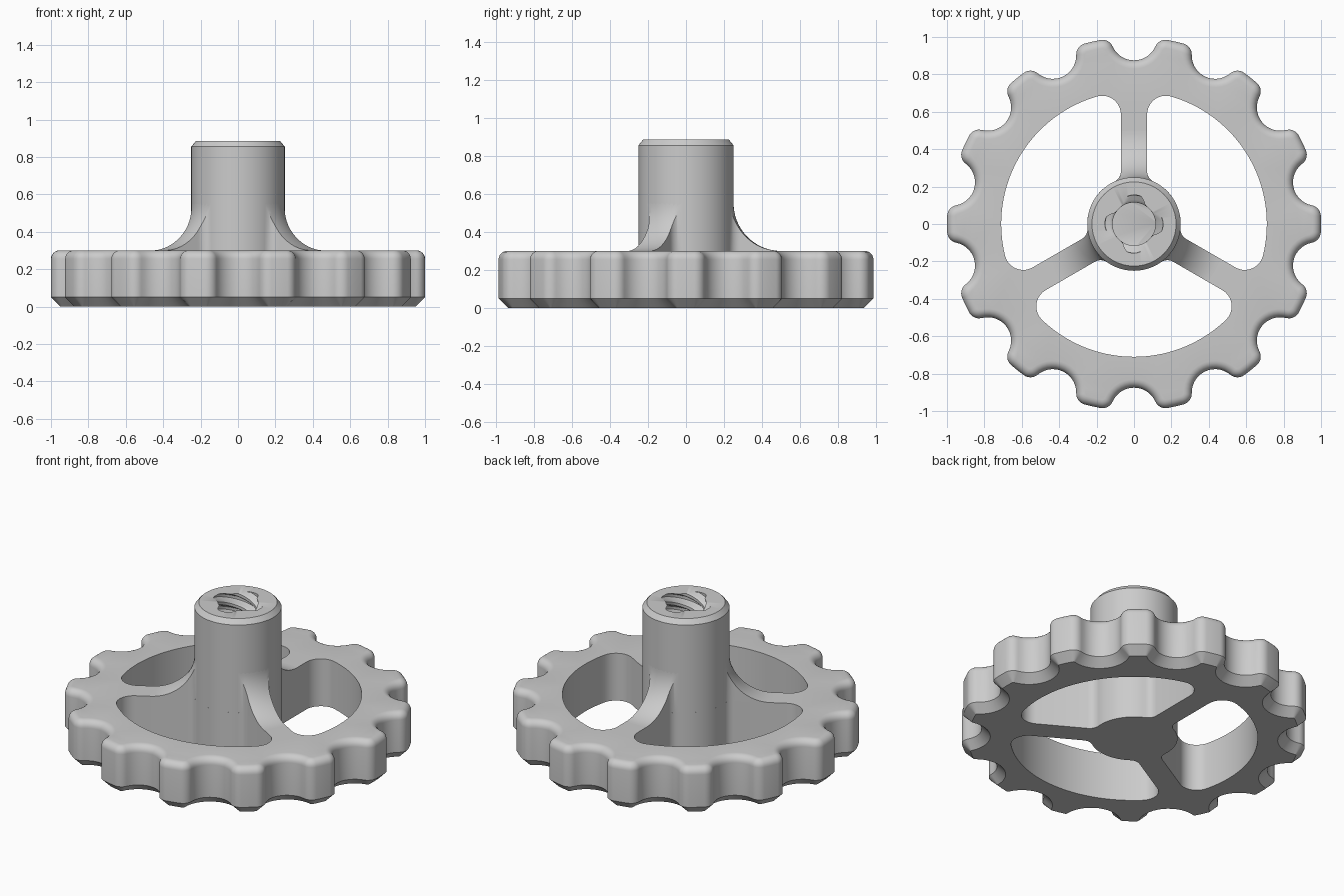
import bpy, bmesh
from math import sin, cos, atan2, acos, pi, sqrt, hypot, radians

if "Cube" in bpy.data.objects:
    bpy.data.objects.remove(bpy.data.objects["Cube"], do_unlink=True)

grey = bpy.data.materials.new("plain_grey")
grey.use_nodes = True
COLOUR = (0.6, 0.6, 0.6, 1)
grey.diffuse_color = COLOUR
grey.node_tree.nodes["Principled BSDF"].inputs["Base Color"].default_value = COLOUR

# Shared dimensions
LOBES, VALLEY, CORNER = 14, 0.125, 0.06
RIM_TOP, RIM_HOLE, HUB = 0.3, 0.71, 0.25
SPOKE, HUB_FILLET, RIM_FILLET, GUSSET = 0.07, 0.06, 0.1, 0.25
FX = SPOKE + HUB_FILLET
FY = sqrt((HUB + HUB_FILLET) ** 2 - FX ** 2)


def arc(cx, cy, r, a0, a1, n):
    return [(cx + r * cos(a0 + (a1 - a0) * i / n),
             cy + r * sin(a0 + (a1 - a0) * i / n)) for i in range(n + 1)]


def turn(points, a):
    return [(x * cos(a) - y * sin(a), x * sin(a) + y * cos(a)) for x, y in points]


def ring(bm, points, z):
    return [bm.verts.new((x, y, z)) for x, y in points]


def loft(bm, rings, closed=True):
    for a, b in zip(rings, rings[1:]):
        n = len(a)
        for i in range(n if closed else n - 1):
            j = (i + 1) % n
            bm.faces.new((a[i], a[j], b[j], b[i]))


def finish(bm, name, recalc=True):
    if recalc:
        bmesh.ops.recalc_face_normals(bm, faces=bm.faces)
    mesh = bpy.data.meshes.new(name)
    bm.to_mesh(mesh)
    bm.free()
    mesh.materials.append(grey)
    ob = bpy.data.objects.new(name, mesh)
    bpy.context.collection.objects.link(ob)
    bpy.ops.object.select_all(action="DESELECT")
    ob.select_set(True)
    bpy.context.view_layer.objects.active = ob
    bpy.ops.object.shade_smooth_by_angle(angle=radians(30))
    return ob


def scalloped(d):
    """Lobed outline moved inward by d."""
    half = pi / LOBES
    fr, reach = 1 - CORNER, VALLEY + CORNER
    beta = half - acos((fr * fr + 1 - reach * reach) / (2 * fr))
    fx, fy = fr * cos(beta), fr * sin(beta)
    cx, cy = cos(half), sin(half)
    t = atan2(cy - fy, cx - fx)
    corner = arc(fx, fy, CORNER - d, beta, t, 7)
    valley = arc(cx, cy, VALLEY + d, t + pi, 2 * half + pi - t, 14)[1:-1]
    lobe = [(x, -y) for x, y in reversed(corner)] + [(1 - d, 0)] + corner + valley
    return [p for k in range(LOBES) for p in turn(lobe, 2 * half * k)]


def window():
    """Opening between two spokes, mirrored about its middle."""
    axis, a = pi / 6, atan2(FY, FX)
    ox = SPOKE + RIM_FILLET
    oy = sqrt((RIM_HOLE - RIM_FILLET) ** 2 - ox ** 2)
    b = atan2(oy, ox)
    half = (arc(0, 0, HUB, axis, a, 10)[:-1]
            + arc(FX, FY, HUB_FILLET, a + pi, pi, 6)
            + arc(ox, oy, RIM_FILLET, pi, b, 10)[:-1]
            + arc(0, 0, RIM_HOLE, b, axis, 18))
    c, s = cos(2 * axis), sin(2 * axis)
    return half + [(x * c + y * s, x * s - y * c) for x, y in reversed(half[1:-1])]


# Wheel: chamfered below, rounded above, three openings leaving three spokes
bm = bmesh.new()
ROUND, CHAMFER = 0.045, 0.05
rings = [ring(bm, scalloped(CHAMFER), 0)]
for i in range(7):
    a = pi / 2 * i / 6
    if i == 0:
        rings.append(ring(bm, scalloped(0), CHAMFER))
    rings.append(ring(bm, scalloped(ROUND * (1 - cos(a))),
                      RIM_TOP - ROUND + ROUND * sin(a)))
loft(bm, rings)
low, high = [rings[0]], [rings[-1]]
for k in range(3):
    points = turn(window(), 2 * pi / 3 * k)
    low.append(ring(bm, points, 0))
    high.append(ring(bm, points, RIM_TOP))
    loft(bm, [low[-1], high[-1]])
for loops, up in ((low, -1), (high, 1)):
    edges = [bm.edges.get((lp[i - 1], lp[i])) for lp in loops for i in range(len(lp))]
    bmesh.ops.triangle_fill(bm, use_beauty=True, edges=edges, normal=(0, 0, up))
finish(bm, "scalloped_wheel")

# Hub: chamfered post with a four-start threaded bore
SEG, HUB_TOP, FLOOR, LEAD = 72, 0.885, 0.32, 0.31


def thread(a):
    """Bore radius: trapezoidal groove repeated four times."""
    u = abs(((a / (pi / 2) + 0.5) % 1) - 0.5) * 2
    k = min(1, max(0, (u - 0.3) / 0.4))
    return 0.155 - 0.04 * k


angles = [2 * pi * i / SEG for i in range(SEG)]
bm = bmesh.new()
rings = [ring(bm, [(r * cos(a), r * sin(a)) for a in angles], z)
         for r, z in ((HUB, RIM_TOP), (HUB, 0.855), (0.225, HUB_TOP))]
bore = [(thread(a) * cos(a), thread(a) * sin(a)) for a in angles]
STEPS = 66
for i in range(STEPS + 1):
    drop = (HUB_TOP - FLOOR) * i / STEPS
    rings.append(ring(bm, turn(bore, -2 * pi * drop / LEAD), HUB_TOP - drop))
loft(bm, rings)
bm.faces.new(rings[0])
bm.faces.new(rings[-1])
finish(bm, "threaded_hub")

# Gussets: concave sweep from each spoke up to the hub
for k, side in enumerate(("back", "right", "left")):
    bm = bmesh.new()
    rows = []
    reach = HUB + HUB_FILLET
    for i in range(25):
        phi = pi / 2 * i / 24
        r = HUB + GUSSET * (1 - cos(phi))
        z = RIM_TOP + GUSSET * (1 - sin(phi))
        if r < hypot(SPOKE, FY):
            c = (r * r + reach ** 2 - HUB_FILLET ** 2) / (2 * r * reach)
            half = atan2(FX, FY) - acos(min(1, c))
        else:
            half = atan2(SPOKE, sqrt(r * r - SPOKE ** 2))
        top = turn(arc(0, 0, r, pi / 2 + half, pi / 2 - half, 8), 2 * pi / 3 * k)
        rows.append(ring(bm, top[:1], RIM_TOP) + ring(bm, top, z)
                    + ring(bm, top[-1:], RIM_TOP))
    loft(bm, rows, closed=False)
    bmesh.ops.remove_doubles(bm, verts=bm.verts, dist=1e-5)
    finish(bm, side + "_gusset", recalc=False)
